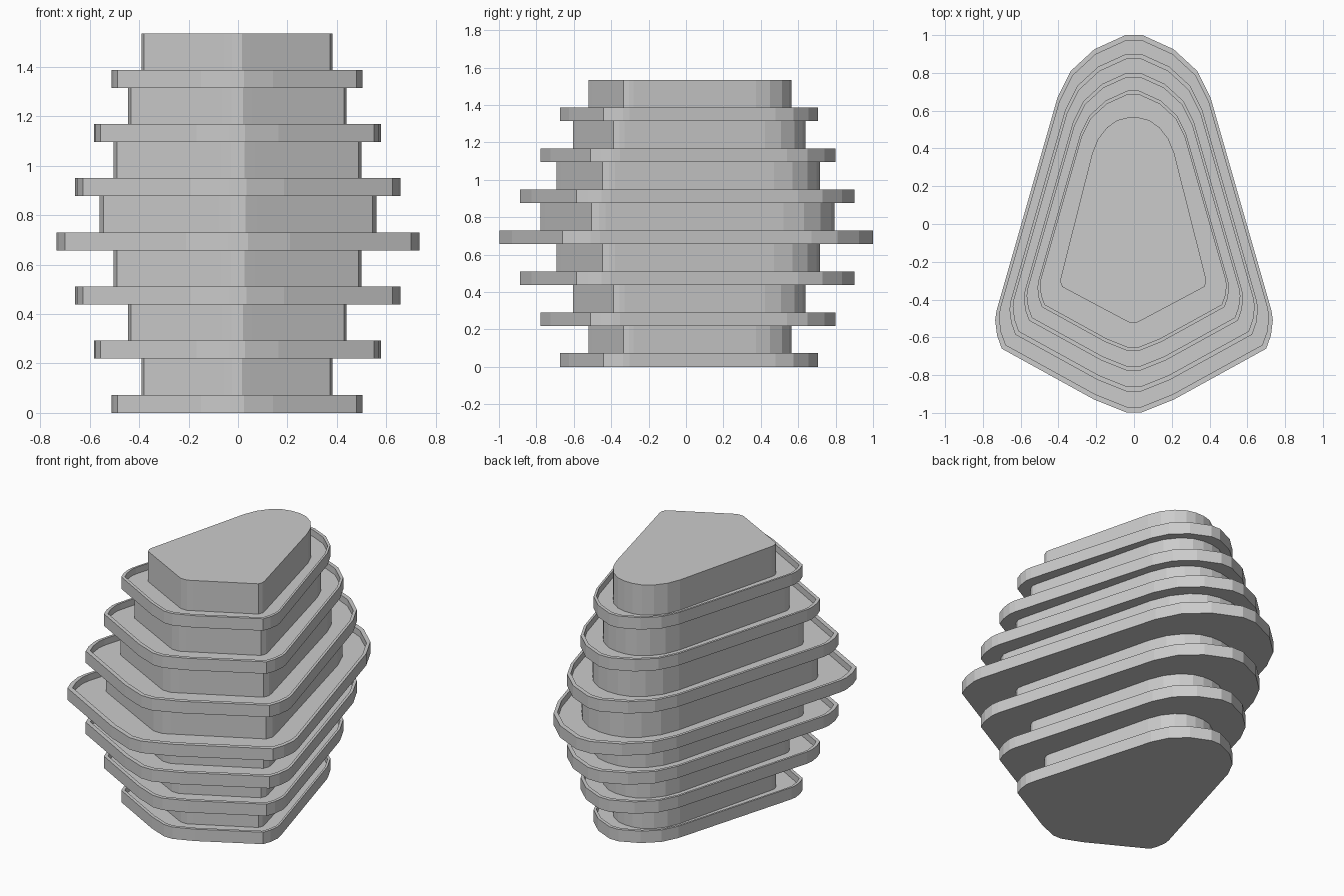
import bpy, bmesh

if "Cube" in bpy.data.objects:
    bpy.data.objects.remove(bpy.data.objects["Cube"])

# right half outlines, from back tip to front tip
TRAY = [(0.045, 1.0), (0.21, 0.925), (0.335, 0.81), (0.405, 0.67), (0.728, -0.46),
        (0.735, -0.51), (0.725, -0.59), (0.70, -0.66), (0.21, -0.93), (0.04, -0.998)]
CORE = [(0.04, 0.795), (0.12, 0.775), (0.20, 0.72), (0.27, 0.63), (0.315, 0.52),
        (0.555, -0.43), (0.56, -0.465), (0.545, -0.505), (0.075, -0.755), (0.03, -0.778)]
SCALES = [0.69, 0.79, 0.895, 1.0, 0.895, 0.79, 0.69]
PITCH, THICK, DEPTH = 0.2191, 0.073, 0.04


def mirrored(half):
    # clockwise from above, so reversed for upward-facing caps
    return (half + [(-x, y) for x, y in reversed(half)])[::-1]


def make_stack(name, sections):
    """Skin a list of (outline, scale, dx, dy, z) and close both ends."""
    bm = bmesh.new()
    loops = [[bm.verts.new((x * s + dx, y * s + dy, z)) for x, y in mirrored(half)]
             for half, s, dx, dy, z in sections]
    for a, b in zip(loops, loops[1:]):
        n = len(a)
        for i in range(n):
            j = (i + 1) % n
            bm.faces.new((a[i], a[j], b[j], b[i]))
    bm.faces.new(loops[0][::-1])
    bm.faces.new(loops[-1])
    bmesh.ops.recalc_face_normals(bm, faces=bm.faces)
    mesh = bpy.data.meshes.new(name)
    bm.to_mesh(mesh)
    bm.free()
    obj = bpy.data.objects.new(name, mesh)
    bpy.context.collection.objects.link(obj)
    return obj


for i, s in enumerate(SCALES):
    z = i * PITCH
    dx, dy = -0.013 * (1 - s), 0.05 * (1 - s)
    # floor slab with a raised parapet, then the storey walls and roof
    make_stack(f"storey_{i + 1}", [
        (TRAY, s, dx, dy, z),
        (TRAY, s, dx, dy, z + THICK),
        (TRAY, s * 0.97, dx, dy, z + THICK),
        (TRAY, s * 0.97, dx, dy, z + THICK - DEPTH),
        (CORE, s, dx, dy, z + THICK - DEPTH),
        (CORE, s, dx, dy, z + PITCH),
    ])
